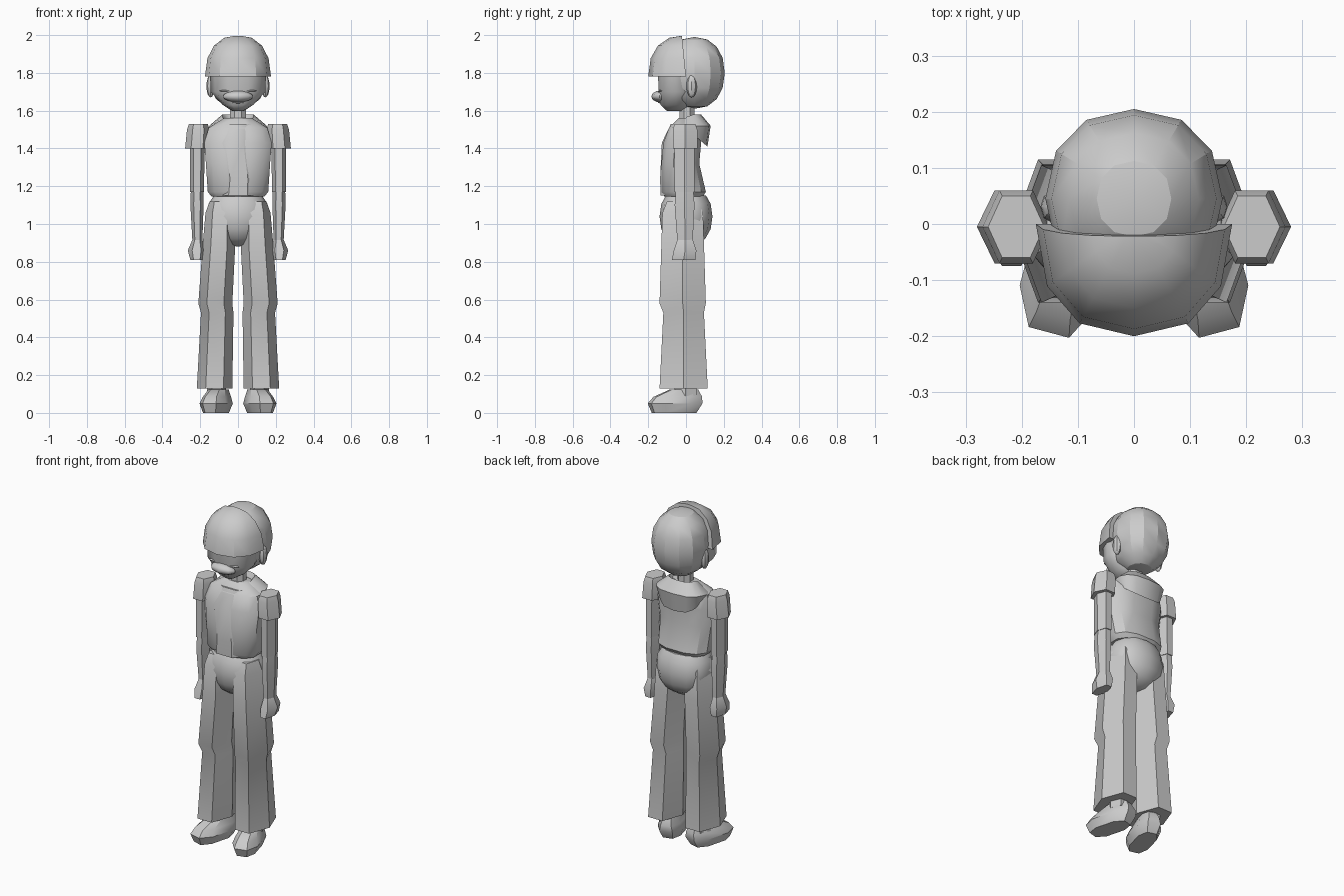
import bpy, bmesh, math
from mathutils import Matrix, Vector

cube = bpy.data.objects.get("Cube")
if cube:
    bpy.data.objects.remove(cube, do_unlink=True)

shade = (.6, .6, .6, 1)
grey = bpy.data.materials.new("plain_grey")
grey.use_nodes = True
grey.diffuse_color = shade
grey.node_tree.nodes["Principled BSDF"].inputs["Base Color"].default_value = shade


def finish(name, bm, mirror, angle=35):
    """Mirror if wanted, then turn the bmesh into a shaded object."""
    if mirror:
        copied = bmesh.ops.duplicate(bm, geom=bm.verts[:] + bm.edges[:] + bm.faces[:])
        for item in copied["geom"]:
            if isinstance(item, bmesh.types.BMVert):
                item.co.x = -item.co.x
        bmesh.ops.remove_doubles(bm, verts=bm.verts, dist=.001)
    bmesh.ops.recalc_face_normals(bm, faces=bm.faces)
    mesh = bpy.data.meshes.new(name)
    bm.to_mesh(mesh)
    bm.free()
    mesh.materials.append(grey)
    part = bpy.data.objects.new(name, mesh)
    bpy.context.collection.objects.link(part)
    bpy.ops.object.select_all(action='DESELECT')
    part.select_set(True)
    bpy.context.view_layer.objects.active = part
    bpy.ops.object.shade_smooth_by_angle(angle=math.radians(angle))


def power(value, exponent):
    return math.copysign(abs(value) ** exponent, value)


def skin(bm, rows, closed_rows=True):
    """Bridge neighbouring rows of points with quads."""
    rows = [[bm.verts.new(point) for point in row] for row in rows]
    for low, high in zip(rows, rows[1:]):
        for i in range(len(low)):
            bm.faces.new((low[i - 1], low[i], high[i], high[i - 1]))
    if closed_rows:
        bm.faces.new(rows[0])
        bm.faces.new(rows[-1])


def ring(z, width, front, back, x=0):
    """Centre and half sizes of one horizontal cross-section."""
    centre = Vector((x, (front + back) / 2, z))
    return centre, width, (back - front) / 2


def tube(name, rings, sides=6, square=1, mirror=False, turn=0, angle=35):
    """Skin a stack of polygons, each fitted exactly to its cross-section."""
    angles = [math.tau * (i + .5) / sides - math.pi / 2 for i in range(sides)]
    outline = [(power(math.cos(a), square), power(math.sin(a), square)) for a in angles]
    widest = max(x for x, y in outline)
    deepest = max(y for x, y in outline)
    rows = [[centre + Vector((x / widest * wide, y / deepest * deep, 0)) for x, y in outline]
            for centre, wide, deep in rings]
    bm = bmesh.new()
    skin(bm, rows)
    pivot = Vector((rings[0][0].x, 0, 0))
    bmesh.ops.rotate(bm, verts=bm.verts, cent=pivot, matrix=Matrix.Rotation(turn, 3, 'Z'))
    finish(name, bm, mirror, angle)


def dome(name, centre, radii, cuts=(), square=1, segments=12, mirror=False, angle=35):
    """Squared ellipsoid, with everything beyond the cutting planes sliced off."""
    bm = bmesh.new()
    bmesh.ops.create_uvsphere(bm, u_segments=segments, v_segments=8, radius=1)
    for vert in bm.verts:
        vert.co = [c + r * power(v, square) for c, r, v in zip(centre, radii, vert.co)]
    for point, direction in cuts:
        bmesh.ops.bisect_plane(bm, geom=bm.verts[:] + bm.edges[:] + bm.faces[:], dist=.0001,
                               plane_co=point, plane_no=direction, clear_outer=True)
        rim = [edge for edge in bm.edges if edge.is_boundary]
        bmesh.ops.holes_fill(bm, edges=rim, sides=0)
    finish(name, bm, mirror, angle)


UP, DOWN = Vector((0, 0, 1)), Vector((0, 0, -1))

# Flared six-sided trouser legs with a crease at the knee
tube("trouser_legs", [
    ring(z=.13, width=.094, front=-.14, back=.115, x=.124),
    ring(z=.53, width=.086, front=-.12, back=.095, x=.11),
    ring(z=.58, width=.09, front=-.14, back=.105, x=.12),
    ring(z=.9, width=.086, front=-.13, back=.095, x=.1),
    ring(z=1.06, width=.075, front=-.125, back=.09, x=.097),
    ring(z=1.12, width=.05, front=-.1, back=.06, x=.1),
], mirror=True)

# Rounded hips, flat at the waist
dome("hips", centre=(0, 0, 1.04), radii=(.168, .14, .16), square=.9,
     cuts=[(Vector((0, 0, 1.15)), UP)])

# Shoes with the toes turned out, and ankles
tube("shoes", [
    ring(z=0, width=.055, front=-.18, back=.05, x=.1),
    ring(z=.05, width=.072, front=-.2, back=.08, x=.1),
    ring(z=.085, width=.06, front=-.17, back=.08, x=.1),
    ring(z=.125, width=.045, front=-.08, back=.06, x=.1),
], sides=8, square=.75, mirror=True, turn=math.radians(15))
tube("ankles", [ring(z, width=.05, front=-.06, back=.055, x=.113) for z in (.09, .2)],
     mirror=True)

# Jacket body, sloping in at the shoulders
tube("jacket", [
    ring(z=1.145, width=.14, front=-.115, back=.09),
    ring(z=1.17, width=.16, front=-.13, back=.105),
    ring(z=1.32, width=.17, front=-.13, back=.07),
    ring(z=1.43, width=.178, front=-.12, back=.08),
    ring(z=1.51, width=.155, front=-.09, back=.075),
    ring(z=1.56, width=.075, front=-.04, back=.045),
], sides=12, square=.75)

# Shirt showing between the uneven jacket edges
tube("shirt_front", [
    ring(z=1.15, width=.085, front=-.135, back=0),
    ring(z=1.24, width=.08, front=-.137, back=0, x=.005),
    ring(z=1.43, width=.08, front=-.128, back=0, x=-.02),
    ring(z=1.53, width=.07, front=-.08, back=0),
], sides=8, square=.6)

# Hood wrapped round the neck and drooping down the back
hood_rows = []
for step in range(7):
    a = math.radians(25 * step - 60)
    across, along = power(math.cos(a), .7), power(math.sin(a), .8)
    if step == 6:
        across = 0
    dip, droop = .05 * min(along, 0), .08 * max(along, 0)
    corners = ((.45, 1.54), (.7, 1.58), (1.3, 1.52), (1.1, 1.49 - droop))
    hood_rows.append([(.12 * across * reach, .02 + .085 * along * reach, z + dip)
                      for reach, z in corners])
hood = bmesh.new()
skin(hood, hood_rows, closed_rows=False)
finish("hood", hood, mirror=True)

# Arms, each a chain of six-sided pieces
tube("sleeves", [
    ring(z=1.4, width=.063, front=-.07, back=.06, x=.217),
    ring(z=1.5, width=.06, front=-.07, back=.06, x=.21),
    ring(z=1.53, width=.05, front=-.06, back=.05, x=.21),
], mirror=True)
tube("upper_arms", [
    ring(z=1.17, width=.036, front=-.06, back=.045, x=.217),
    ring(z=1.42, width=.04, front=-.06, back=.045, x=.215),
], mirror=True)
tube("forearms", [
    ring(z=.9, width=.026, front=-.045, back=.035, x=.215),
    ring(z=1.1, width=.035, front=-.06, back=.045, x=.217),
    ring(z=1.17, width=.033, front=-.055, back=.04, x=.217),
], mirror=True)
tube("hands", [
    ring(z=.81, width=.034, front=-.075, back=.05, x=.218),
    ring(z=.86, width=.047, front=-.065, back=.055, x=.219),
    ring(z=.92, width=.025, front=-.045, back=.035, x=.215),
], mirror=True)

# Neck and face, narrowing to the chin
tube("neck", [ring(z, width=.042, front=-.035, back=.045) for z in (1.5, 1.66)], sides=8)
tube("face", [
    ring(z=1.598, width=.03, front=-.1, back=0),
    ring(z=1.63, width=.08, front=-.135, back=.03),
    ring(z=1.7, width=.145, front=-.145, back=.04),
    ring(z=1.85, width=.15, front=-.15, back=.04),
], sides=10, square=.85, angle=45)

# Broad nose, closed eyelids, mouth and ears
dome("nose", centre=(0, -.14, 1.675), radii=(.08, .043, .03), segments=8, angle=60)
dome("eyelids", centre=(.065, -.135, 1.705), radii=(.035, .012, .004), mirror=True)
dome("mouth", centre=(0, -.137, 1.643), radii=(.03, .012, .004))
dome("ears", centre=(.145, .03, 1.73), radii=(.022, .028, .06), segments=8, mirror=True)

# Hair: rounded back and a larger half dome over the forehead
dome("back_hair", centre=(0, .045, 1.8), radii=(.158, .16, .19), square=.9, angle=25)
brow = Vector((0, 0, 1.78))
dome("fringe", centre=brow, radii=(.175, .2, .22), square=.85,
     cuts=[(brow, DOWN), (brow, Vector((0, 1, .1)))])
